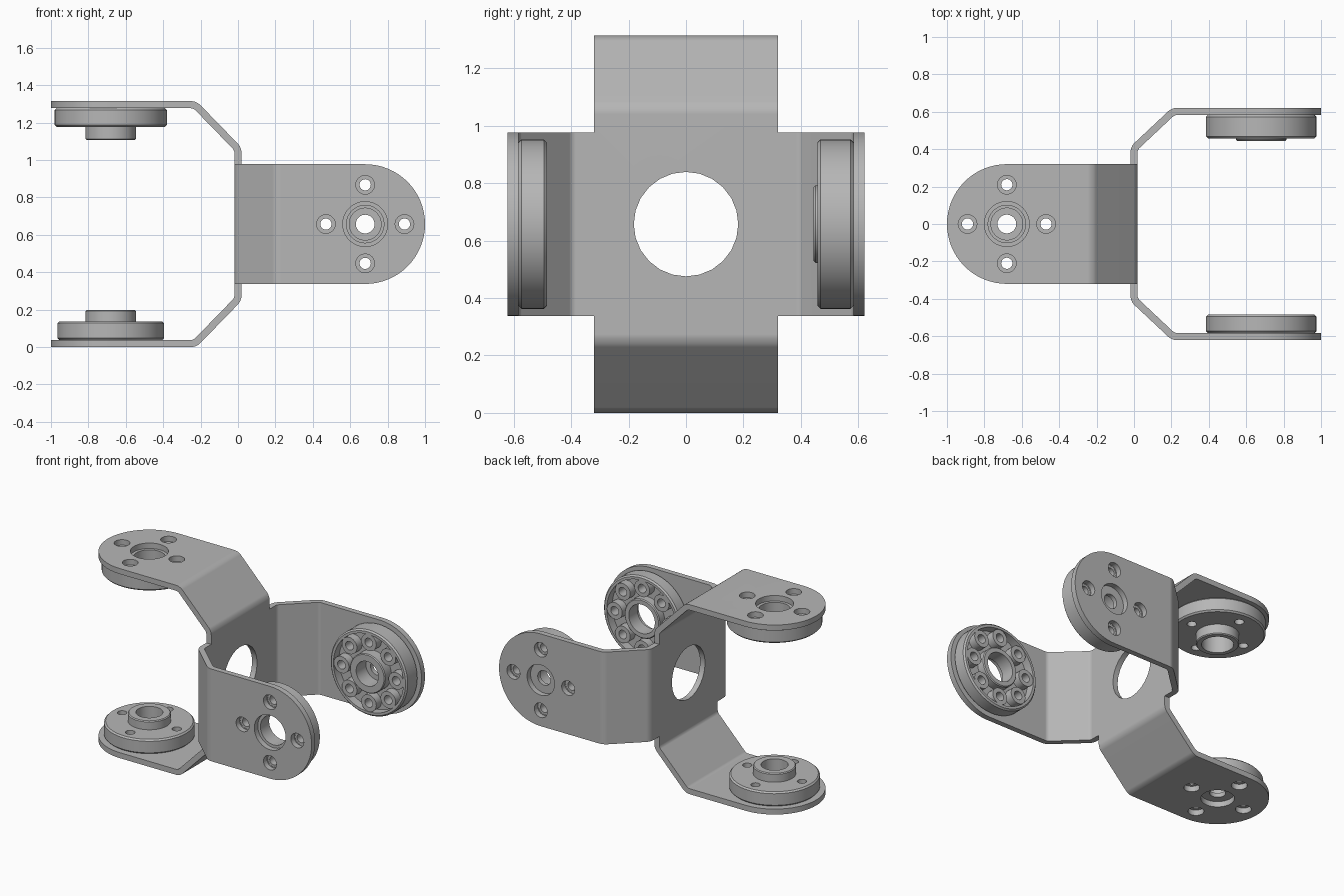
import bpy, bmesh
from math import pi, sin, cos, radians
from mathutils import Vector, Matrix

cube = bpy.data.objects.get("Cube")
if cube:
    bpy.data.objects.remove(cube, do_unlink=True)

# One plain metal colour
metal = bpy.data.materials.new("grey_metal")
metal.use_nodes = True
GREY = (0.47, 0.47, 0.47, 1)
metal.diffuse_color = GREY
bsdf = metal.node_tree.nodes["Principled BSDF"]
bsdf.inputs["Base Color"].default_value = GREY
bsdf.inputs["Roughness"].default_value = 0.6

MID = 0.6575        # height of the joint centre
HALF = 0.32         # half width of every arm, and radius of its round end
REACH = 0.68        # distance of the mount centres from the back plate
THICK = 0.038
SCREW_RING = 0.21
X, Y, Z = Vector((1, 0, 0)), Vector((0, 1, 0)), Vector((0, 0, 1))


def add_object(name, bm):
    bmesh.ops.recalc_face_normals(bm, faces=bm.faces)
    mesh = bpy.data.meshes.new(name)
    bm.to_mesh(mesh)
    bm.free()
    mesh.materials.append(metal)
    obj = bpy.data.objects.new(name, mesh)
    bpy.context.collection.objects.link(obj)
    return obj


def bake(obj):
    """Apply all modifiers."""
    bpy.context.view_layer.update()
    graph = bpy.context.evaluated_depsgraph_get()
    mesh = bpy.data.meshes.new_from_object(obj.evaluated_get(graph))
    obj.modifiers.clear()
    obj.data = mesh


def finish(obj):
    bpy.ops.object.select_all(action='DESELECT')
    obj.select_set(True)
    bpy.context.view_layer.objects.active = obj
    bpy.ops.object.shade_smooth_by_angle(angle=radians(30))
    normals = obj.modifiers.new("flat_normals", 'WEIGHTED_NORMAL')
    normals.keep_sharp = True


def cut(obj, holes):
    """Drill round holes given as (frame, radius, sides)."""
    bm = bmesh.new()
    for frame, radius, sides in holes:
        bmesh.ops.create_cone(bm, cap_ends=True, segments=sides, radius1=radius,
                              radius2=radius, depth=0.2, matrix=frame)
    cutter = add_object("cutter", bm)
    cutter.hide_render = True
    mod = obj.modifiers.new("holes", 'BOOLEAN')
    mod.operation, mod.solver, mod.object = 'DIFFERENCE', 'EXACT', cutter
    bake(obj)
    bpy.data.objects.remove(cutter, do_unlink=True)


def lathe(name, profile, frame, steps=64):
    """Turn a closed (radius, height) profile round the frame's z axis."""
    bm = bmesh.new()
    rings = []
    for i in range(steps):
        a = 2 * pi * i / steps
        rings.append([bm.verts.new(frame @ Vector((r * cos(a), r * sin(a), h)))
                      for r, h in profile])
    n = len(profile)
    for i in range(steps):
        p, q = rings[i], rings[(i + 1) % steps]
        for j in range(n):
            k = (j + 1) % n
            bm.faces.new((p[j], p[k], q[k], q[j]))
    return add_object(name, bm)


def ring_spots(frame, count):
    for i in range(count):
        a = 2 * pi * i / count
        yield frame @ Matrix.Translation((SCREW_RING * cos(a), SCREW_RING * sin(a), 0))


# Folded sheet: direction, x sign, first bend, second bend x, arm offset
ARMS = ((Y, 1, 0.405, 0.21, 0.602), (Z, -1, 0.402, 0.23, 0.6385),
        (-Y, 1, 0.405, 0.21, 0.602), (-Z, -1, 0.402, 0.23, 0.6385))
bm = bmesh.new()
origin = Z * MID
outline, bends = [], []
for i, (u, s, first, bend_x, offset) in enumerate(ARMS):
    w = ARMS[(i + 1) % 4][0]
    root = [bm.verts.new(origin + u * first + w * side) for side in (-HALF, HALF)]
    fold = [bm.verts.new(origin + u * offset + X * s * bend_x + w * side)
            for side in (-HALF, HALF)]
    outline += root + [bm.verts.new(origin + (u + w) * HALF)]
    bm.faces.new((root[0], root[1], fold[1], fold[0]))
    tip = []
    for k in range(33):
        a = pi * (k / 32 - 0.5)
        tip.append(bm.verts.new(origin + u * offset + X * s * (REACH + HALF * cos(a))
                                + w * HALF * sin(a)))
    bm.faces.new([fold[0]] + tip + [fold[1]])
    bends += [root, fold]
bm.faces.new(outline)
bmesh.ops.recalc_face_normals(bm, faces=bm.faces)
bmesh.ops.bevel(bm, geom=[bm.edges.get(pair) for pair in bends], offset=0.02,
                offset_type='OFFSET', segments=3, profile=0.5, affect='EDGES')
bracket = add_object("folded_bracket", bm)
shell = bracket.modifiers.new("sheet", 'SOLIDIFY')
shell.thickness, shell.offset, shell.use_even_offset = THICK, 0, True
bake(bracket)

# Mount frames sit on each arm's inner face with z pointing inward
frames = []
for u, s, first, bend_x, offset in ARMS:
    spot = origin + X * s * REACH + u * (offset - THICK / 2)
    frames.append(Matrix.Translation(spot) @ (-u).to_track_quat('Z', 'Y').to_matrix().to_4x4())
back, top, front, bottom = frames

holes = [(Matrix.Translation(origin) @ Matrix.Rotation(pi / 2, 4, 'Y'), 0.182, 24)]
for frame, radius in ((back, 0.105), (top, 0.12), (front, 0.12), (bottom, 0.105)):
    holes.append((frame, radius, 48))
    holes += [(f, 0.05, 24) for f in ring_spots(frame, 4)]
cut(bracket, holes)
finish(bracket)


def rim(radius, height):
    """Chamfered outer wall of a pad, from the arm inward."""
    c = 0.01
    return [(radius - c, 0), (radius, c), (radius, height - c), (radius - c, height)]


def plain_pad(name, frame, radius, boss_top, bore):
    """Solid disc with a raised collar and four screw holes."""
    collar = [(0.135, 0.1), (0.135, boss_top - 0.006), (0.129, boss_top)]
    pad = lathe(name, rim(radius, 0.1) + collar + bore, frame)
    cut(pad, [(f, 0.03, 24) for f in ring_spots(frame @ Matrix.Translation((0, 0, 0.05)), 4)])
    finish(pad)


def wheel_pad(name, frame, height, hub_top, bore):
    """Hollow disc with a hub and a ring of eight tubular bosses."""
    floor = height - 0.06
    pocket = [(0.268, height), (0.268, floor), (0.135, floor),
              (0.135, hub_top - 0.006), (0.129, hub_top)]
    wheel = lathe(name, rim(0.295, height) + pocket + bore, frame)
    cut(wheel, [(f, 0.045, 24) for f in ring_spots(frame, 8)])
    finish(wheel)
    top_z = height - 0.004
    tube = [(0.03, 0.002), (0.058, 0.002), (0.058, top_z), (0.03, top_z)]
    for f in ring_spots(frame, 8):
        finish(lathe(name + "_boss", tube, f, 24))


def stepped_bore(end):
    return [(0.085, end), (0.085, 0.03), (0.05, 0.03), (0.05, 0)]


def open_bore(end):
    return [(0.1, end), (0.1, 0)]


plain_pad("top_pad", top, 0.3, 0.17, open_bore(0.17))
plain_pad("bottom_pad", bottom, 0.285, 0.16, stepped_bore(0.16))
wheel_pad("front_wheel", front, 0.098, 0.096, open_bore(0.096))
wheel_pad("back_wheel", back, 0.125, 0.138, stepped_bore(0.138))
